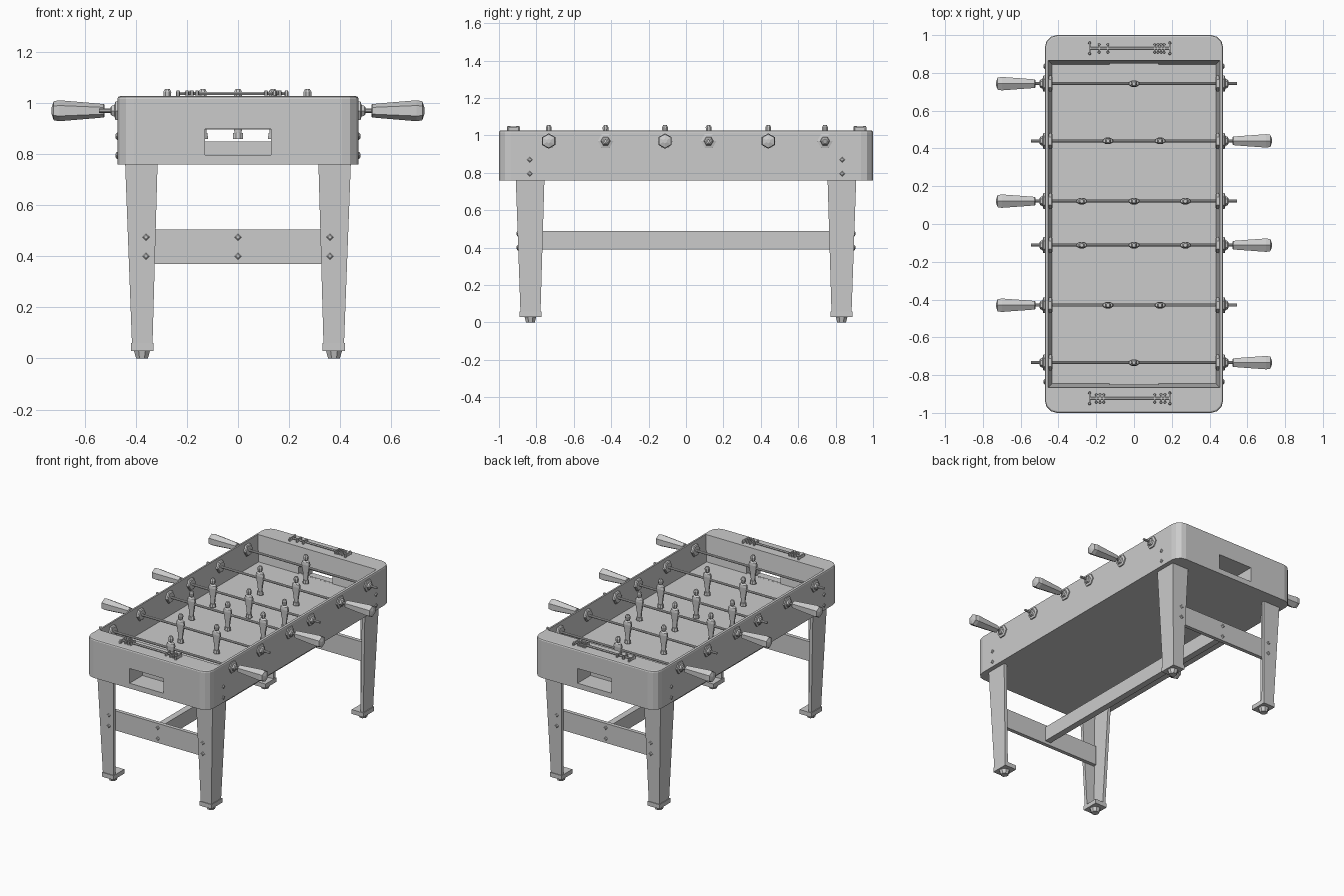
import bpy, bmesh
from math import pi, cos, sin
from mathutils import Vector

if "Cube" in bpy.data.objects:
    bpy.data.objects.remove(bpy.data.objects["Cube"])


def finish(name, bm):
    bmesh.ops.recalc_face_normals(bm, faces=bm.faces)
    me = bpy.data.meshes.new(name)
    bm.to_mesh(me)
    bm.free()
    ob = bpy.data.objects.new(name, me)
    bpy.context.collection.objects.link(ob)
    return ob


def loft(bm, rings):
    """Skin a closed solid through rings of points."""
    vs = [[bm.verts.new(p) for p in r] for r in rings]
    n = len(rings[0])
    for a, b in zip(vs, vs[1:]):
        for i in range(n):
            j = (i + 1) % n
            bm.faces.new((a[i], a[j], b[j], b[i]))
    bm.faces.new(vs[0][::-1])
    bm.faces.new(vs[-1])


def rect(x0, x1, y0, y1, z):
    return [(x0, y0, z), (x1, y0, z), (x1, y1, z), (x0, y1, z)]


def box(name, x0, x1, y0, y1, z0, z1):
    bm = bmesh.new()
    loft(bm, [rect(x0, x1, y0, y1, z0), rect(x0, x1, y0, y1, z1)])
    return finish(name, bm)


def lathe(name, prof, n, axis, loc, phase=0.0, flip=1):
    """Turn (radius, height) pairs about an axis."""
    bm = bmesh.new()
    rings = []
    for r, h in prof:
        ring = []
        for i in range(n):
            a = phase + 2 * pi * i / n
            u, v = r * cos(a), r * sin(a)
            p = {'X': (h * flip, u, v), 'Y': (u, h * flip, v), 'Z': (u, v, h * flip)}[axis]
            ring.append(Vector(p) + Vector(loc))
        rings.append(ring)
    loft(bm, rings)
    return finish(name, bm)


# Cabinet: rounded box with sloped playing well and goal openings
bm = bmesh.new()
loft(bm, [rect(-.472, .472, -1, 1, .76), rect(-.472, .472, -1, 1, 1.027)])
up = [e for e in bm.edges if abs(e.verts[0].co.z - e.verts[1].co.z) > .1]
bmesh.ops.bevel(bm, geom=up, offset=.065, segments=3, profile=.5, affect='EDGES')
rim = [e for e in bm.edges if all(v.co.z > 1 for v in e.verts)]
bmesh.ops.bevel(bm, geom=rim, offset=.01, segments=2, profile=.5, affect='EDGES')
cabinet = finish("cabinet", bm)

bm = bmesh.new()
loft(bm, [rect(-.434, .434, -.845, .845, .85), rect(-.457, .457, -.868, .868, 1.05)])
cutters = [finish("well_cutter", bm)]
for s in (-1, 1):
    y0, y1 = sorted((s * .86, s * 1.1))
    cutters.append(box("goal_cutter", -.13, .13, y0, y1, .796, .898))
    y0, y1 = sorted((s * .82, s * .93))
    cutters.append(box("goal_mouth_cutter", -.13, .13, y0, y1, .8505, .8975))
bpy.context.view_layer.objects.active = cabinet
for c in cutters:
    c.hide_render = True
    m = cabinet.modifiers.new("cut", 'BOOLEAN')
    m.operation = 'DIFFERENCE'
    m.solver = 'EXACT'
    m.object = c
    bpy.ops.object.modifier_apply(modifier=m.name)
for c in cutters:
    bpy.data.objects.remove(c)

# Legs: tapered L sections, with foot block and levelling foot
T = .022
for sx in (-1, 1):
    for sy in (-1, 1):
        rings = []
        for z, xi, xo, yi, yo in ((.05, .335, .415, .778, .885), (.765, .315, .442, .757, .91)):
            pts = [(xo, yo), (xi, yo), (xi, yo - T), (xo - T, yo - T), (xo - T, yi), (xo, yi)]
            rings.append([(sx * x, sy * y, z) for x, y in pts])
        bm = bmesh.new()
        loft(bm, rings)
        finish("leg", bm)
        x0, x1 = sorted((sx * .33, sx * .42))
        y0, y1 = sorted((sy * .772, sy * .89))
        box("foot_block", x0, x1, y0, y1, .03, .06)
        lathe("levelling_foot", [(.025, 0), (.034, .03)], 8, 'Z',
              (sx * .376, sy * .832, 0), pi / 8)

# Stretchers
for s in (-1, 1):
    y0, y1 = sorted((s * .85, s * .876))
    box("end_stretcher", -.4, .4, y0, y1, .37, .505)
box("long_stretcher", -.022, .022, -.855, .855, .39, .49)

# Bolts
BOLT = [(.014, -.012), (.014, .002), (.008, .007)]
for s in (-1, 1):
    for z in (.4, .475):
        for x, y in ((-.36, .898), (0, .876), (.36, .898)):
            lathe("stretcher_bolt", BOLT, 4, 'Y', (x, s * y, z), 0, s)
    for y in (-.835, .835):
        for z in (.795, .87):
            lathe("side_bolt", BOLT, 4, 'X', (s * .472, y, z), 0, s)

# Figure: one faceted mesh shared by all
FIG_PARTS = [
    [(-.11, .021, .018), (-.088, .019, .015)],
    [(-.09, .014, .010), (-.04, .019, .012)],
    [(-.04, .020, .013), (.02, .030, .017), (.038, .026, .015), (.048, .008, .008)],
    [(.046, .009, .009), (.054, .015, .015), (.074, .016, .016), (.086, .009, .009)],
]
bm = bmesh.new()
for part in FIG_PARTS:
    loft(bm, [[(hx * 1.06 * cos(pi / 8 + i * pi / 4), hy * 1.06 * sin(pi / 8 + i * pi / 4), z)
               for i in range(8)] for z, hx, hy in part])
first = finish("figure", bm)
fig_mesh = first.data
bpy.data.objects.remove(first)

# Rods with hexagonal handles, bushings and figures
RZ = .97
HANDLE = [(.022, .522), (.026, .526), (.028, .545), (.031, .58), (.041, .70), (.037, .722), (.012, .73)]
BUSH = [(.036, .432), (.042, .438), (.042, .48), (.026, .484), (.022, .495), (.014, .5)]
ROWS = [(.743, -1, (0,)), (.44, 1, (-.138, .138)), (.121, -1, (-.277, 0, .272)),
        (-.112, 1, (-.277, 0, .272)), (-.43, -1, (-.138, .138)), (-.734, 1, (0,))]
for y, side, xs in ROWS:
    lathe("rod", [(.008, -.545), (.008, .6)], 8, 'X', (0, y, RZ), 0, side)
    lathe("handle", HANDLE, 6, 'X', (0, y, RZ), pi / 2, side)
    for s in (-1, 1):
        lathe("bushing", BUSH, 6, 'X', (0, y, RZ), 0, s)
    for x in xs:
        ob = bpy.data.objects.new("figure", fig_mesh)
        ob.location = (x, y, RZ)
        bpy.context.collection.objects.link(ob)

# Score counters: posts, bar and sliding markers
COUNTERS = [(.93, (-.185, -.138, .11, .127, .143, .159)),
            (-.923, (-.2, -.18, -.16, .11, .143, .164))]
for y, beads in COUNTERS:
    lathe("score_bar", [(.007, -.235), (.007, .192)], 6, 'X', (0, y, 1.037))
    for x in (-.235, .19):
        box("score_post", x - .004, x + .004, y - .03, y + .03, 1.02, 1.046)
        for s in (-1, 1):
            lathe("score_post_end", [(.008, 1.02), (.008, 1.042), (.005, 1.05)], 6, 'Z',
                  (x, y + s * .028, 0))
    for x in beads:
        box("score_marker", x - .004, x + .004, y - .024, y + .024, 1.029, 1.048)
        for s in (-1, 1):
            lathe("score_marker_end", [(.0075, 1.029), (.0075, 1.044), (.005, 1.05)], 6, 'Z',
                  (x, y + s * .02, 0))
